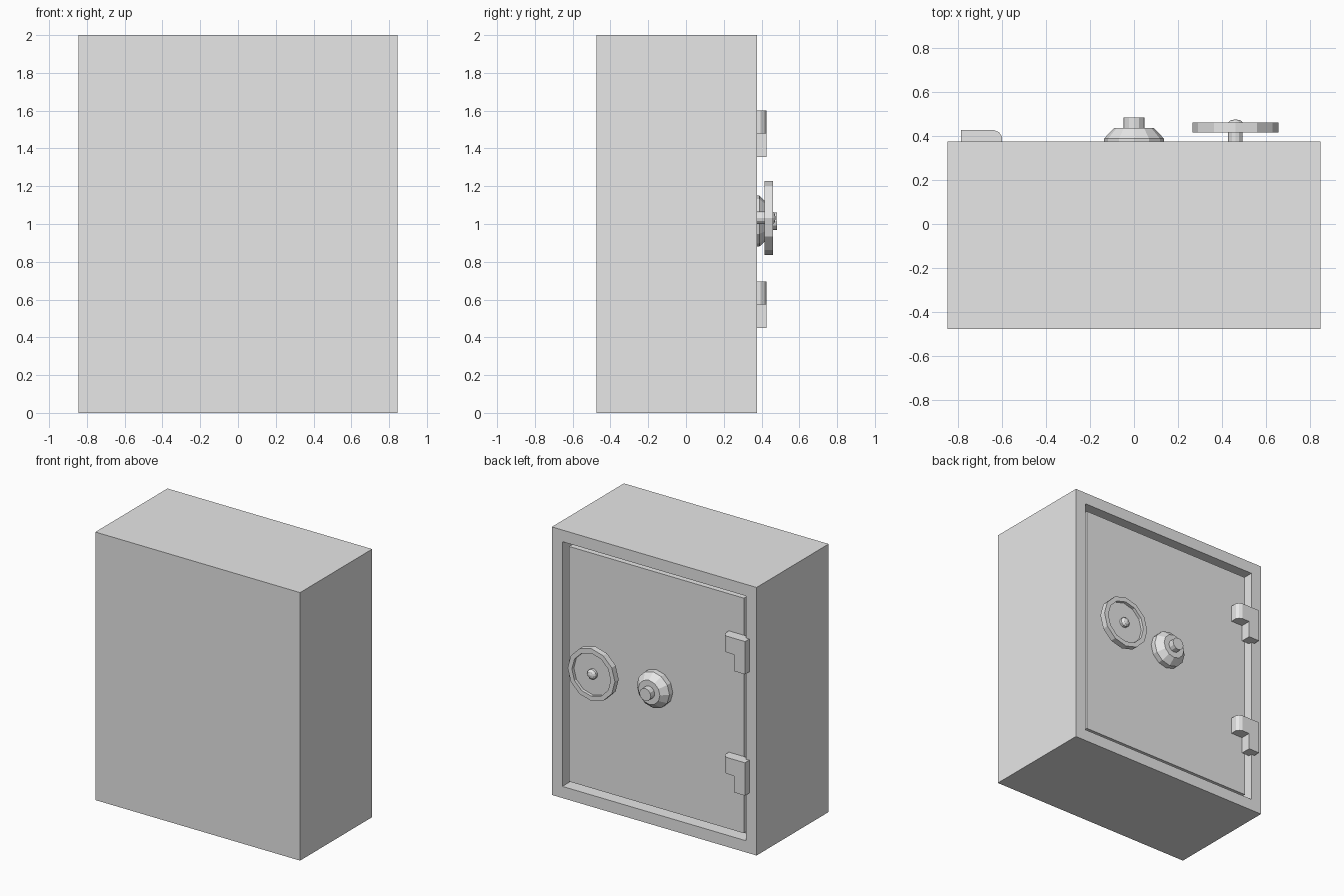
import bpy, bmesh, math

if "Cube" in bpy.data.objects:
    bpy.data.objects.remove(bpy.data.objects["Cube"], do_unlink=True)

grey = bpy.data.materials.new("steel_grey")
grey.use_nodes = True
grey.diffuse_color = (0.8, 0.8, 0.8, 1)
grey.node_tree.nodes["Principled BSDF"].inputs["Base Color"].default_value = (0.8, 0.8, 0.8, 1)

FRONT = 0.375    # outer face of the door frame
DOOR = 0.348     # recessed door face


def finish(name, bm):
    bmesh.ops.recalc_face_normals(bm, faces=bm.faces)
    mesh = bpy.data.meshes.new(name)
    bm.to_mesh(mesh)
    bm.free()
    mesh.materials.append(grey)
    obj = bpy.data.objects.new(name, mesh)
    bpy.context.collection.objects.link(obj)
    return obj


def add_box(bm, x0, x1, y0, y1, z0, z1):
    verts = bmesh.ops.create_cube(bm, size=1)["verts"]
    for v in verts:
        v.co.x = x1 if v.co.x > 0 else x0
        v.co.y = y1 if v.co.y > 0 else y0
        v.co.z = z1 if v.co.z > 0 else z0


def lathe(name, x, z, profile, sides=12):
    """Closed turned part about the y axis; profile holds (radius, y)."""
    bm = bmesh.new()
    rings = []
    for r, y in profile:
        if r == 0:
            rings.append([bm.verts.new((x, y, z))] * sides)
        else:
            angles = [math.tau * i / sides for i in range(sides)]
            rings.append([bm.verts.new((x + r * math.cos(a), y, z + r * math.sin(a)))
                          for a in angles])
    for a, b in zip(rings, rings[1:]):
        for i in range(sides):
            j = (i + 1) % sides
            corners = list(dict.fromkeys((a[i], a[j], b[j], b[i])))
            bm.faces.new(corners)
    return finish(name, bm)


# Cabinet with an opening inset into its door side
bm = bmesh.new()
add_box(bm, -0.845, 0.845, -0.475, FRONT, 0, 2)
bm.normal_update()
opening = max(bm.faces, key=lambda f: f.normal.y)
bmesh.ops.inset_region(bm, faces=[opening], thickness=0.123)
inner = bmesh.ops.extrude_discrete_faces(bm, faces=[opening])["faces"][0]
for v in inner.verts:
    v.co.y -= 0.1
finish("cabinet", bm)

# Door slab set back inside the frame
bm = bmesh.new()
add_box(bm, -0.722, 0.722, FRONT - 0.1, DOOR, 0.123, 1.877)
finish("door", bm)

# Combination dial with its stepped knob
lathe("combination_dial", 0, 1.015,
      [(0, DOOR), (0.135, DOOR), (0.135, 0.388), (0.09, 0.436),
       (0.047, 0.436), (0.047, 0.482), (0, 0.482)])

# Hand wheel: dished disc, shaft and domed hub
WX, WZ = 0.46, 1.032
lathe("hand_wheel", WX, WZ,
      [(0, 0.415), (0.195, 0.415), (0.195, 0.46), (0.16, 0.46),
       (0.16, 0.437), (0, 0.437)])
lathe("wheel_shaft", WX, WZ, [(0, DOOR), (0.033, DOOR), (0.033, 0.42), (0, 0.42)])
lathe("wheel_hub", WX, WZ,
      [(0, 0.43), (0.037, 0.43), (0.037, 0.455), (0.024, 0.469), (0, 0.475)])

# Hinges: a rounded arm over the door above a narrow frame block
ARM = [(-0.785, DOOR), (-0.785, 0.426), (-0.635, 0.426),
       (-0.612, 0.416), (-0.598, 0.395), (-0.598, DOOR)]
for name, top in (("upper", 1.6), ("lower", 0.695)):
    bm = bmesh.new()
    face = bm.faces.new([bm.verts.new((x, y, top)) for x, y in ARM])
    arm = bmesh.ops.extrude_face_region(bm, geom=[face])["geom"]
    for v in arm:
        if isinstance(v, bmesh.types.BMVert):
            v.co.z = top - 0.122
    add_box(bm, -0.785, -0.695, DOOR, 0.426, top - 0.245, top - 0.122)
    finish(name + "_hinge", bm)
